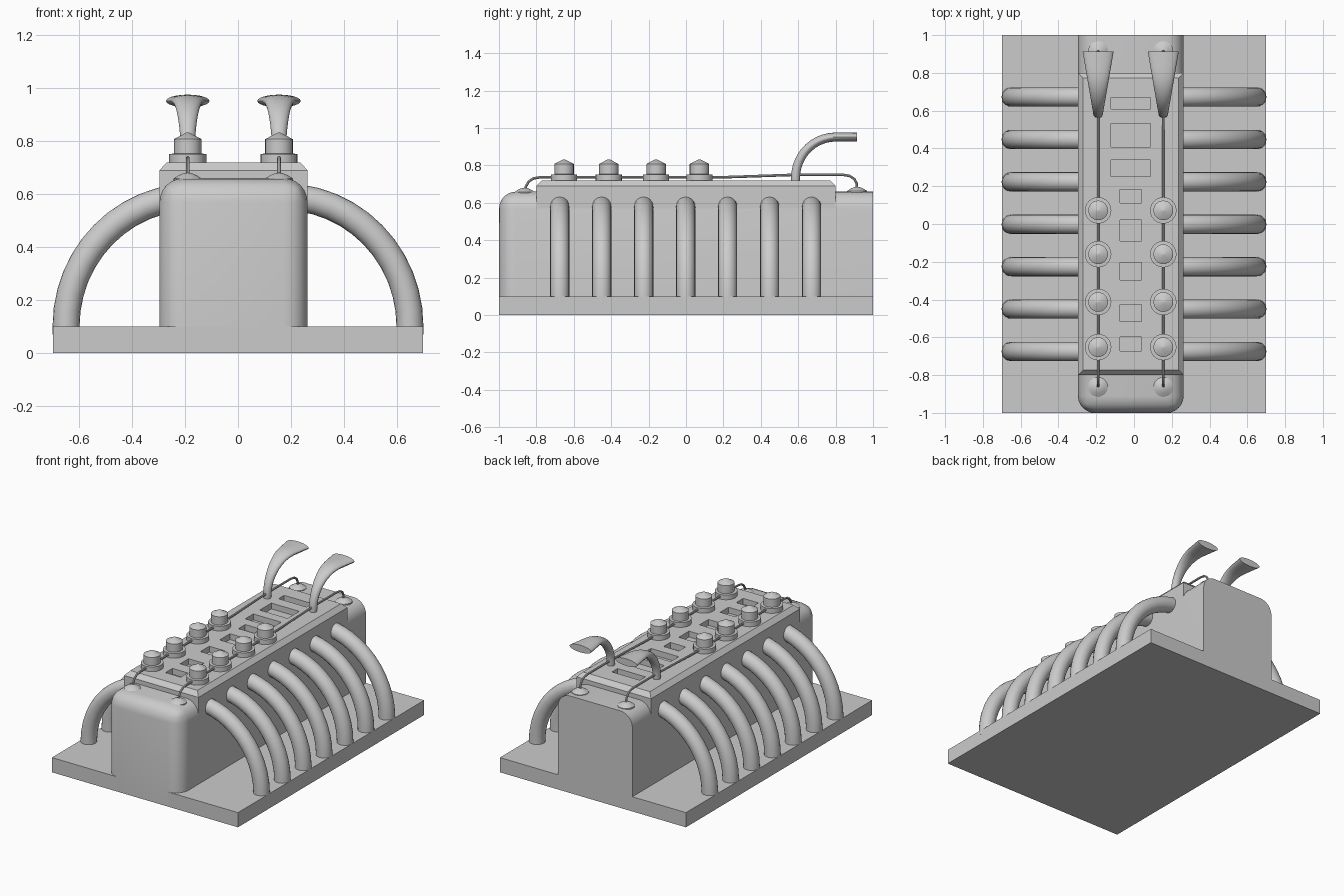
import bpy, bmesh, math
from mathutils import Vector

if "Cube" in bpy.data.objects:
    bpy.data.objects.remove(bpy.data.objects["Cube"])

CX = -0.017                      # engine block centre line
ROWS = (-0.19, 0.155)            # the two rows of top fittings


def finish(bm, name, smooth=True):
    bmesh.ops.recalc_face_normals(bm, faces=bm.faces[:])
    me = bpy.data.meshes.new(name)
    bm.to_mesh(me)
    bm.free()
    ob = bpy.data.objects.new(name, me)
    bpy.context.collection.objects.link(ob)
    if smooth:
        bpy.ops.object.select_all(action='DESELECT')
        ob.select_set(True)
        bpy.context.view_layer.objects.active = ob
        bpy.ops.object.shade_smooth_by_angle(angle=math.radians(35))
    return ob


def skin(rings):
    """Join a list of vertex-position rings into a capped solid."""
    bm = bmesh.new()
    vs = [[bm.verts.new(p) for p in ring] for ring in rings]
    n = len(vs[0])
    for a, b in zip(vs, vs[1:]):
        for i in range(n):
            bm.faces.new((a[i], a[(i + 1) % n], b[(i + 1) % n], b[i]))
    bm.faces.new(vs[0])
    bm.faces.new(vs[-1])
    return bm


def rect(x0, x1, y0, y1, z):
    return [(x0, y0, z), (x1, y0, z), (x1, y1, z), (x0, y1, z)]


def box(x0, x1, y0, y1, z0, z1):
    return skin([rect(x0, x1, y0, y1, z0), rect(x0, x1, y0, y1, z1)])


def sweep(name, path, radii, side, n=16):
    """Tube along a planar path; radii = (across plane, in plane) per point."""
    path = [Vector(p) for p in path]
    side = Vector(side)
    rings = []
    for i, p in enumerate(path):
        t = (path[min(i + 1, len(path) - 1)] - path[max(i - 1, 0)]).normalized()
        up = side.cross(t)
        ru, rv = radii[i]
        rings.append([p + side * ru * math.cos(a) + up * rv * math.sin(a)
                      for a in (2 * math.pi * k / n for k in range(n))])
    return finish(skin(rings), name)


def lathe(name, x, y, profile, n=24):
    rings = [[(x + r * math.cos(2 * math.pi * k / n),
               y + r * math.sin(2 * math.pi * k / n), z) for k in range(n)]
             for r, z in profile]
    return finish(skin(rings), name)


# Base plate
finish(box(-0.7, 0.7, -1, 1, 0, 0.1), "base_plate", False)

# Engine block: rounded front corners and rounded top edges
X0, X1 = CX - 0.28, CX + 0.28
bm = box(X0, X1, -1, 1, 0, 0.66)
edges = []
for e in bm.edges:
    a, b = (v.co for v in e.verts)
    m = (a + b) / 2
    front = m.y < -0.99
    top_edge = m.z > 0.65 and m.y < 0.99
    if top_edge or (front and abs(a.z - b.z) > 0.1):
        edges.append(e)
bmesh.ops.bevel(bm, geom=edges, offset=0.09, segments=6, profile=0.5, affect='EDGES')
finish(bm, "engine_block")

# Top cover with chamfered rim
i = 0.028
cover = finish(skin([rect(X0, X1, -0.8, 0.8, 0.55), rect(X0, X1, -0.8, 0.8, 0.69),
                     rect(X0 + i, X1 - i, -0.8 + i, 0.8 - i, 0.72)]), "top_cover", False)

# Rectangular pockets along the cover
pockets = [(0.64, 0.06, 0.21), (0.47, 0.125, 0.21), (0.295, 0.087, 0.21),
           (0.147, 0.072, 0.115), (-0.035, 0.11, 0.115), (-0.25, 0.095, 0.115),
           (-0.47, 0.09, 0.115), (-0.635, 0.075, 0.115)]
cb = bmesh.new()
for y, h, w in pockets:
    part = box(CX - w / 2, CX + w / 2, y - h / 2, y + h / 2, 0.68, 0.8)
    tmp = bpy.data.meshes.new("tmp")
    bmesh.ops.recalc_face_normals(part, faces=part.faces[:])
    part.to_mesh(tmp)
    part.free()
    cb.from_mesh(tmp)
    bpy.data.meshes.remove(tmp)
cutter = finish(cb, "pocket_cutter", False)
mod = cover.modifiers.new("pockets", 'BOOLEAN')
mod.object = cutter
mod.operation = 'DIFFERENCE'
mod.solver = 'EXACT'
bpy.ops.object.select_all(action='DESELECT')
cover.select_set(True)
bpy.context.view_layer.objects.active = cover
bpy.ops.object.modifier_apply(modifier=mod.name)
bpy.data.objects.remove(cutter)

# Exhaust pipes: quarter arcs from the block sides down to the base
for sx in (-1, 1):
    for k in range(7):
        y = -0.675 + k * 0.2245
        path = [(sx * 0.65, y, 0.07)]
        for s in range(13):
            a = math.pi / 2 * s / 12
            path.append((sx * (0.17 + 0.48 * math.cos(a)), y, 0.1 + 0.49 * math.sin(a)))
        sweep("exhaust_pipe", path, [(0.051, 0.051)] * len(path), (0, 1, 0), 20)

for x in ROWS:
    # Capped plugs
    for y in (0.072, -0.16, -0.413, -0.652):
        lathe("plug", x, y, [(0.07, 0.715), (0.07, 0.752), (0.052, 0.753),
                             (0.052, 0.808), (0.004, 0.833)])

    # Wire terminals at both ends
    for y, z in ((-0.863, 0.65), (0.915, 0.655)):
        lathe("wire_terminal", x, y, [(0.053, z), (0.053, z + 0.009), (0.032, z + 0.022),
                                      (0.012, z + 0.03), (0.002, z + 0.031)])

    # Wire running through the plugs and bending down to the terminals
    wire = [(-0.863, 0.66), (-0.855, 0.69), (-0.84, 0.715), (-0.815, 0.731), (-0.78, 0.737),
            (0.2, 0.737), (0.58, 0.75), (0.84, 0.75), (0.875, 0.744), (0.9, 0.727),
            (0.912, 0.705), (0.915, 0.67)]
    sweep("wire", [(x, y, z) for y, z in wire], [(0.007, 0.007)] * len(wire), (1, 0, 0), 8)

    # Flared intake horn bending backwards and flattening at the mouth
    horn, radii = [(x, 0.586, 0.70)], [(0.022, 0.023)]
    for s in range(15):
        t = s / 14
        a = math.pi / 2 * min(1, t / 0.8)
        y = 0.586 + 0.214 * (1 - math.cos(a)) + 0.113 * max(0, (t - 0.8) / 0.2)
        horn.append((x, y, 0.735 + 0.217 * math.sin(a)))
        f = (y - 0.586) / 0.327
        radii.append((0.026 + 0.056 * f, 0.024))
    sweep("intake_horn", horn, radii, (1, 0, 0), 24)
